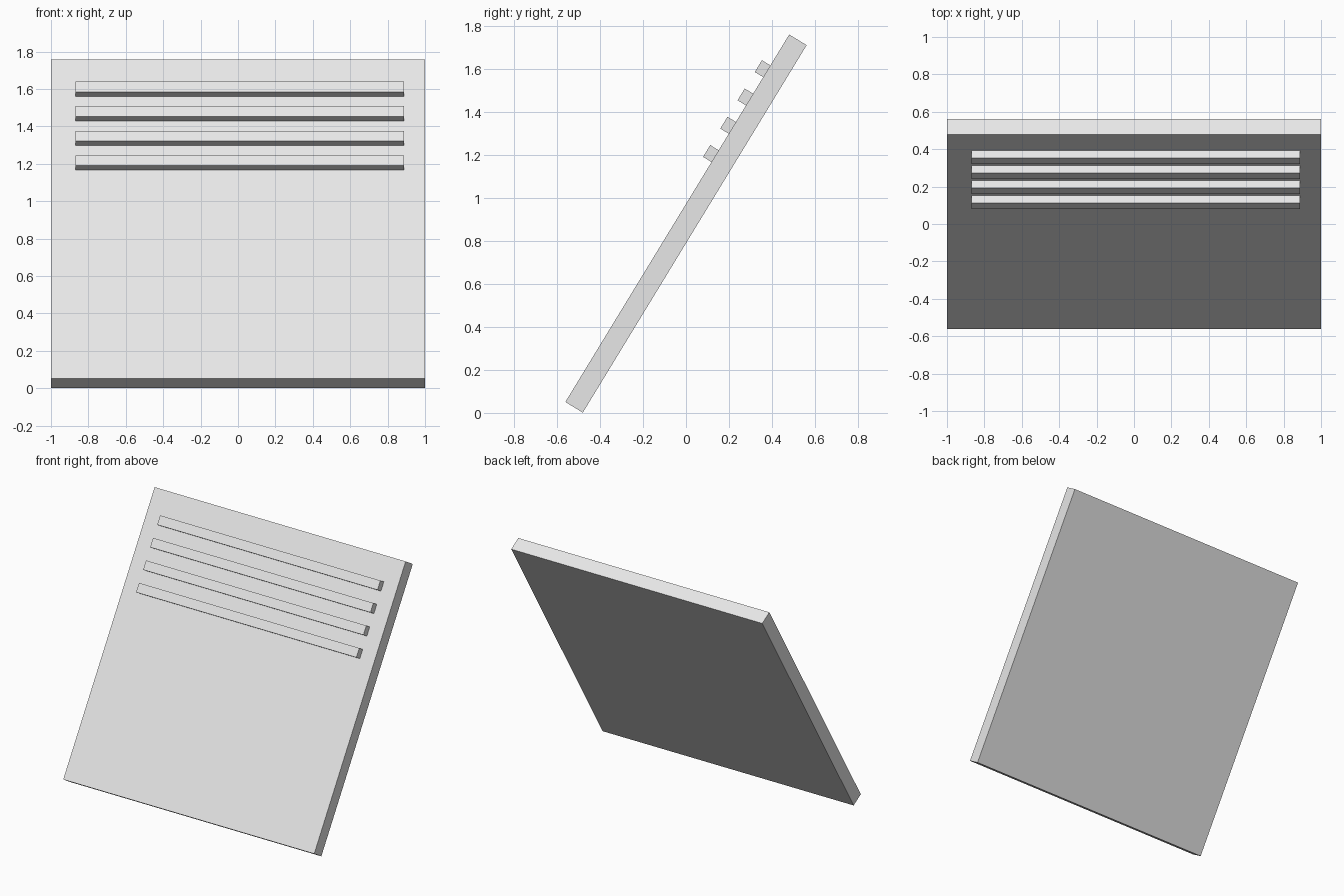
import bpy
import math
from mathutils import Matrix, Vector

cube = bpy.data.objects.get("Cube")
if cube:
    bpy.data.objects.remove(cube, do_unlink=True)

# Single plain grey finish
GREY = (0.8, 0.8, 0.8, 1)
grey = bpy.data.materials.new("light_grey")
grey.use_nodes = True
grey.diffuse_color = GREY
for node in grey.node_tree.nodes:
    if node.type == 'BSDF_PRINCIPLED':
        node.inputs["Base Color"].default_value = GREY

# Everything is laid out on an upright panel, then leaned back
THICK = 0.095
LEAN = Matrix.Translation((0, 0, 0.88)) @ Matrix.Rotation(math.radians(-31.35), 4, 'X')


def box(name, centre, size):
    bpy.ops.mesh.primitive_cube_add(size=1)
    obj = bpy.context.object
    obj.name = name
    place = LEAN @ Matrix.Translation(centre) @ Matrix.Diagonal(Vector((*size, 1)))
    obj.data.transform(place)
    obj.data.materials.append(grey)
    return obj


# Leaning slab
box("panel", (0, 0, 0), (2, THICK, 2))

# Four raised slats across the upper front face
PROUD, SUNK = 0.046, 0.01
for i in range(4):
    y = -THICK / 2 - (PROUD - SUNK) / 2
    box(f"slat_{i + 1}", (0.01, y, 0.338 + 0.154 * i), (1.755, PROUD + SUNK, 0.064))
